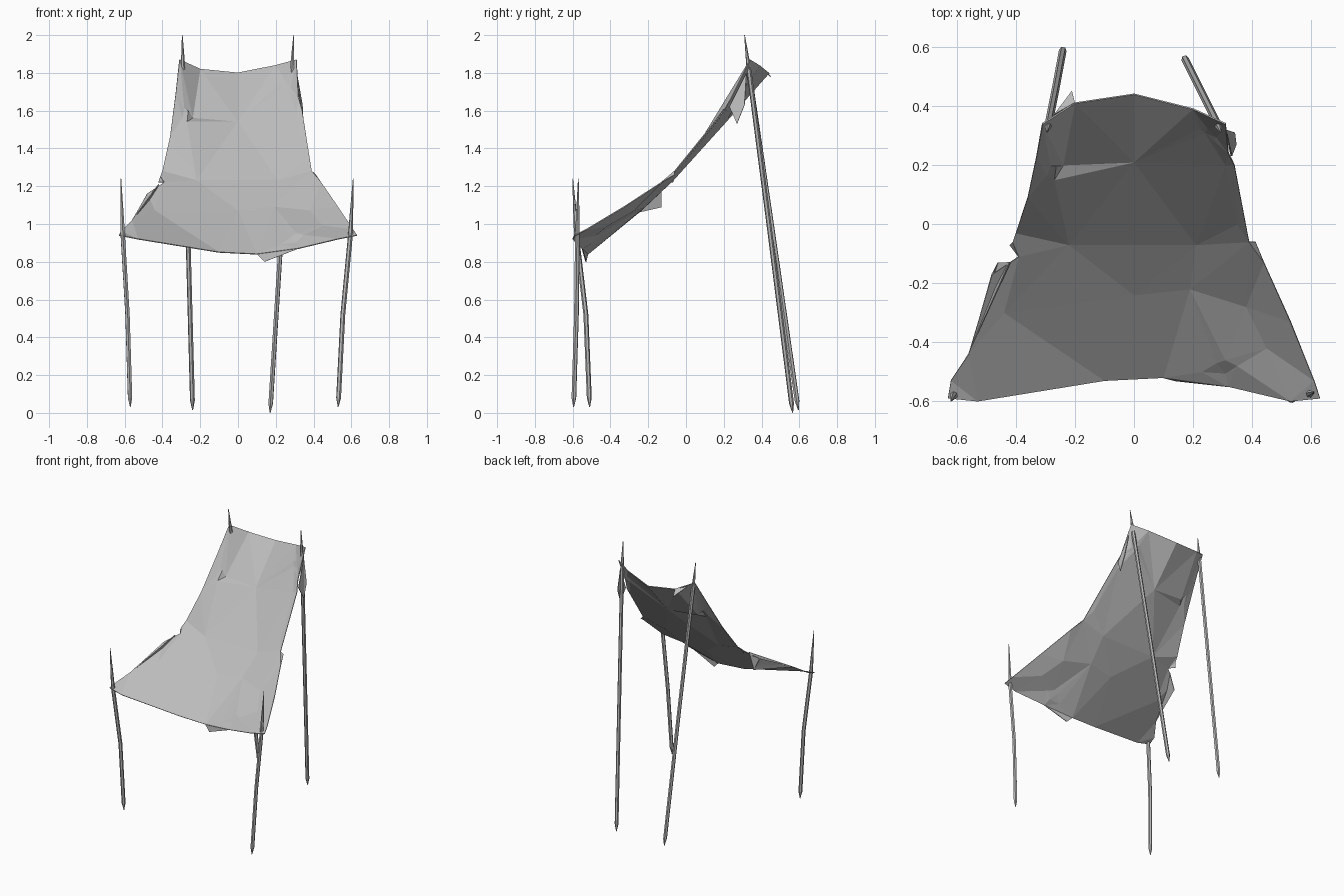
import bpy
import bmesh
from mathutils import Vector
from mathutils.geometry import delaunay_2d_cdt

default_cube = bpy.data.objects.get("Cube")
if default_cube:
    bpy.data.objects.remove(default_cube, do_unlink=True)


def make_material(name, colour):
    material = bpy.data.materials.new(name)
    material.use_nodes = True
    material.diffuse_color = colour
    shader = material.node_tree.nodes["Principled BSDF"]
    shader.inputs["Base Color"].default_value = colour
    shader.inputs["Roughness"].default_value = 0.9
    return material


cloth_grey = make_material("cloth grey", (0.5, 0.5, 0.5, 1))
pole_grey = make_material("pole grey", (0.5, 0.5, 0.5, 1))

# Sagging cloth: outer edge, counter-clockwise from the front right corner
outline = [
    (-.63, -.59, .94), (-.53, -.6, .92), (-.1, -.53, .85), (.1, -.52, .84),
    (.32, -.55, .87), (.53, -.6, .92), (.63, -.59, .94), (.61, -.53, .97),
    (.53, -.33, 1.09), (.44, -.13, 1.22), (.41, -.06, 1.26), (.39, -.06, 1.28),
    (.34, .2, 1.6), (.32, .24, 1.67), (.31, .34, 1.87), (.2, .39, 1.84),
    (0, .44, 1.8), (-.2, .41, 1.82), (-.31, .34, 1.87), (-.33, .23, 1.69),
    (-.36, .09, 1.46), (-.4, -.03, 1.28), (-.41, -.06, 1.25), (-.39, -.11, 1.22),
    (-.48, -.17, 1.16), (-.56, -.44, 1.02), (-.62, -.53, .96),
]
# Low points where the cloth sags and creases
creases = [
    (0, .21, 1.54), (-.22, -.07, 1.23), (.21, -.07, 1.23), (0, -.24, 1.07),
    (.19, -.22, 1.09), (.38, -.28, 1.07), (-.44, -.3, 1.07), (.45, -.42, .99),
    (-.24, .2, 1.56), (.31, .2, 1.59), (.35, 0, 1.34),
]
# Torn holes
holes = [
    [(-.295, .165, 1.56), (-.285, .2, 1.61), (-.265, .195, 1.6), (-.27, .15, 1.54)],
    [(.23, -.5, .89), (.28, -.47, .93), (.31, -.46, .95), (.35, -.48, .94), (.31, -.505, .9)],
    [(.225, .325, 1.75), (.25, .325, 1.76), (.28, .295, 1.72), (.27, .285, 1.7), (.24, .31, 1.72)],
]
# Torn scraps hanging from the edge
scraps = [
    [(.1, -.52, .84), (.14, -.53, .8), (.32, -.55, .87)],
    [(-.56, -.44, 1.02), (-.48, -.17, 1.16), (-.46, -.13, 1.09), (-.42, -.13, 1.21)],
    [(-.41, -.06, 1.25), (-.42, -.07, 1.22), (-.39, -.11, 1.22)],
    [(.31, .32, 1.8), (.33, .23, 1.62), (.345, .27, 1.53), (.34, .31, 1.63)],
    [(-.27, .37, 1.84), (-.21, .45, 1.78), (-.2, .41, 1.82)],
]


def loop_indices(start, count):
    return list(range(start, start + count))


def build_cloth():
    points = [Vector(p) for p in outline + creases]
    loops = [loop_indices(0, len(outline))]
    for hole in holes:
        loops.append(loop_indices(len(points), len(hole)))
        points += [Vector(p) for p in hole]
    flat = [p.to_2d() for p in points]
    edges = [(a, b) for loop in loops for a, b in zip(loop, loop[1:] + loop[:1])]
    # Keep the triangles inside the outline and outside the holes
    verts, _, faces, sources, _, _ = delaunay_2d_cdt(flat, edges, [], 2, 1e-5)
    bm = bmesh.new()
    made = []
    for vert, source in zip(verts, sources):
        made.append(bm.verts.new((vert.x, vert.y, points[source[0]].z)))
    for face in faces:
        bm.faces.new([made[i] for i in face])
    for scrap in scraps:
        corners = [bm.verts.new(p) for p in scrap]
        for a, b in zip(corners[1:], corners[2:]):
            bm.faces.new((corners[0], a, b))
    mesh = bpy.data.meshes.new("cloth_canopy")
    bm.to_mesh(mesh)
    bm.free()
    mesh.materials.append(cloth_grey)
    cloth = bpy.data.objects.new("cloth_canopy", mesh)
    bpy.context.collection.objects.link(cloth)
    thickness = cloth.modifiers.new("thickness", 'SOLIDIFY')
    thickness.thickness = 0.005
    thickness.offset = 0


# Thin bent poles, pointed at both ends
def build_pole(name, path, radius=0.013):
    path = [Vector(p) for p in path]
    top, bottom = path[0], path[-1]
    top_shoulder = top.lerp(path[1], 0.6)
    bottom_shoulder = bottom + (path[-2] - bottom).normalized() * 0.05
    path = [top, top_shoulder] + path[1:-1] + [bottom_shoulder, bottom]
    curve = bpy.data.curves.new(name, 'CURVE')
    curve.dimensions = '3D'
    curve.bevel_depth = radius
    curve.bevel_resolution = 1
    curve.use_fill_caps = True
    spline = curve.splines.new('POLY')
    spline.points.add(len(path) - 1)
    spline.use_smooth = False
    for point, position in zip(spline.points, path):
        point.co = (*position, 1)
        point.radius = 0.15 if position in (top, bottom) else 1
    spline.points[1].radius = 0.7
    curve.materials.append(pole_grey)
    pole = bpy.data.objects.new(name, curve)
    bpy.context.collection.objects.link(pole)


build_cloth()
build_pole("front_right_pole", [(-.62, -.6, 1.24), (-.61, -.58, .94), (-.585, -.53, .52), (-.57, -.51, .03)])
build_pole("front_left_pole", [(.61, -.57, 1.24), (.595, -.575, .94), (.555, -.58, .52), (.53, -.595, .03)])
build_pole("back_right_pole", [(-.295, .31, 2), (-.29, .335, 1.8), (-.265, .46, .95), (-.24, .595, .015)])
build_pole("back_left_pole", [(.295, .31, 2), (.285, .335, 1.8), (.23, .445, .95), (.17, .565, 0)])
